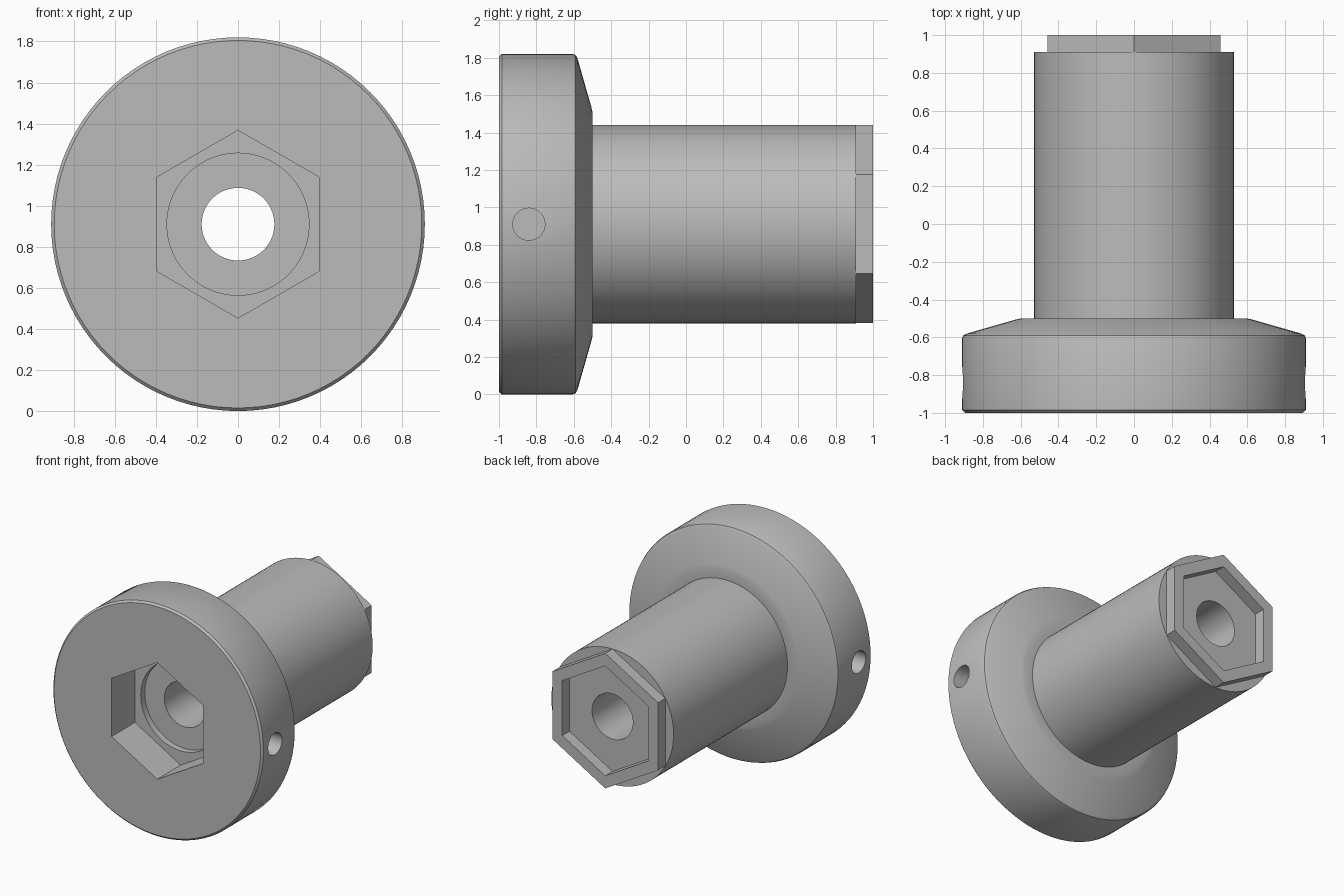
import bpy
import bmesh
from math import cos, sin, pi, radians
from mathutils import Matrix

AXIS_Z = 0.91
SIDES = 96

old = bpy.data.objects.get("Cube")
if old:
    bpy.data.objects.remove(old, do_unlink=True)

grey = bpy.data.materials.new("plain grey")
grey.use_nodes = True
colour = (0.5, 0.5, 0.5, 1)
grey.diffuse_color = colour
grey.node_tree.nodes["Principled BSDF"].inputs["Base Color"].default_value = colour


def solid(name, profile, sides=SIDES):
    """Closed solid of (y, radius) rings around the long axis, a vertex pointing up."""
    bm = bmesh.new()
    rings = []
    for y, r in profile:
        angles = [2 * pi * i / sides for i in range(sides)]
        rings.append([bm.verts.new((r * sin(a), y, AXIS_Z + r * cos(a))) for a in angles])
    for a, b in zip(rings, rings[1:]):
        for i in range(sides):
            j = (i + 1) % sides
            bm.faces.new((a[i], a[j], b[j], b[i]))
    bm.faces.new(rings[0])
    bm.faces.new(rings[-1])
    bmesh.ops.recalc_face_normals(bm, faces=bm.faces)
    return finish(name, bm)


def finish(name, bm):
    mesh = bpy.data.meshes.new(name)
    bm.to_mesh(mesh)
    bm.free()
    mesh.materials.append(grey)
    obj = bpy.data.objects.new(name, mesh)
    bpy.context.collection.objects.link(obj)
    return obj


def side_hole(name, side):
    bm = bmesh.new()
    place = Matrix.Translation((side * 0.82, -0.84, AXIS_Z)) @ Matrix.Rotation(pi / 2, 4, "Y")
    bmesh.ops.create_cone(bm, cap_ends=True, segments=32, radius1=0.086,
                          radius2=0.086, depth=0.44, matrix=place)
    return finish(name, bm)


def combine(target, tool, operation):
    bpy.context.view_layer.objects.active = target
    mod = target.modifiers.new(tool.name, "BOOLEAN")
    mod.operation = operation
    mod.solver = "EXACT"
    mod.object = tool
    bpy.ops.object.modifier_apply(modifier=mod.name)
    bpy.data.objects.remove(tool, do_unlink=True)


# Flange with chamfered front and sloping back, and round shaft
body = solid("flanged_shaft", [
    (-1, 0.895), (-0.985, 0.91), (-0.605, 0.91), (-0.59, 0.904), (-0.58, 0.885),
    (-0.507, 0.63), (-0.5, 0.60), (-0.5, 0.53), (0.91, 0.53)])

# Hexagonal end of the shaft
combine(body, solid("hex_end", [(0.8, 0.529), (1, 0.529)], 6), "UNION")

# Pockets, bore and blind holes in the rim
cutters = [
    solid("front_hex_pocket", [(-1.1, 0.457), (-0.71, 0.457)], 6),
    solid("front_counterbore", [(-0.8, 0.346), (-0.66, 0.346)]),
    solid("back_hex_pocket", [(0.91, 0.43), (1.1, 0.43)], 6),
    solid("bore", [(-1.1, 0.177), (1.1, 0.177)]),
    side_hole("left_rim_hole", 1),
    side_hole("right_rim_hole", -1),
]
for cutter in cutters:
    combine(body, cutter, "DIFFERENCE")

bpy.ops.object.select_all(action="DESELECT")
body.select_set(True)
bpy.context.view_layer.objects.active = body
bpy.ops.object.shade_smooth_by_angle(angle=radians(30))
